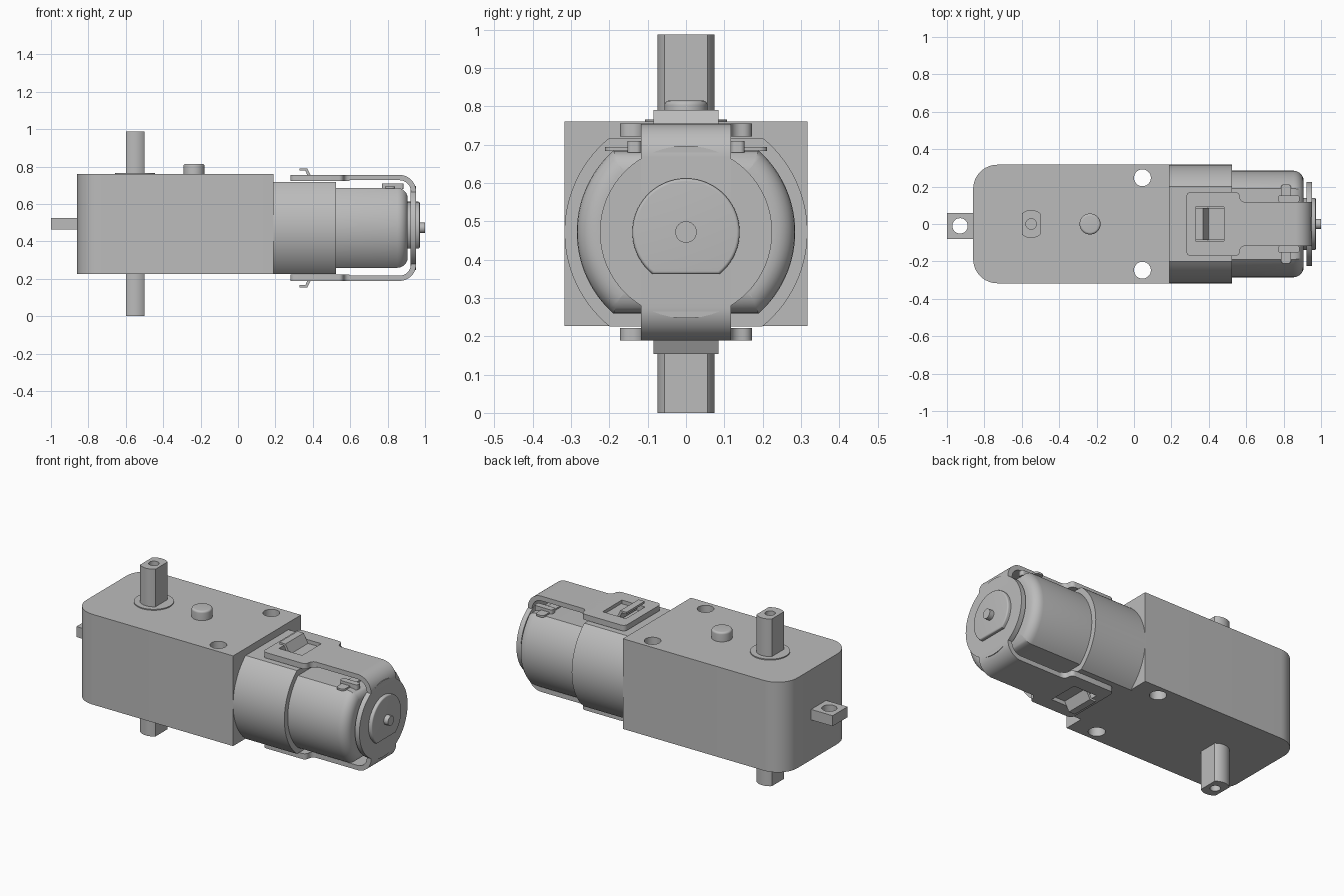
import bpy, bmesh, math

cube = bpy.data.objects.get("Cube")
if cube:
    bpy.data.objects.remove(cube)

grey = bpy.data.materials.new("plain grey")
grey.use_nodes = True
grey.diffuse_color = (0.5, 0.5, 0.5, 1)
grey.node_tree.nodes["Principled BSDF"].inputs["Base Color"].default_value = (0.5, 0.5, 0.5, 1)

MID = 0.472  # height of the motor axis


def arc(cx, cy, r, a0, a1, n):
    return [(cx + r * math.cos(math.radians(a0 + (a1 - a0) * i / n)),
             cy + r * math.sin(math.radians(a0 + (a1 - a0) * i / n))) for i in range(n + 1)]


def circle(cx, cy, r, n=48):
    return arc(cx, cy, r, 0, 360, n)[:-1]


def flatted(cx, cy, r, h):
    """Circle with two parallel flats at cy - h and cy + h."""
    a = math.degrees(math.asin(h / r))
    return arc(cx, cy, r, -a, a, 28) + arc(cx, cy, r, 180 - a, 180 + a, 28)


def rect(x0, x1, y0, y1, r=0.0):
    if not r:
        return [(x0, y0), (x1, y0), (x1, y1), (x0, y1)]
    return (arc(x0 + r, y0 + r, r, 180, 270, 8) + arc(x1 - r, y0 + r, r, 270, 360, 8)
            + arc(x1 - r, y1 - r, r, 0, 90, 8) + arc(x0 + r, y1 - r, r, 90, 180, 8))


def prism(name, pts, axis, lo, hi, bevel=0.0):
    """Extrude a profile along an axis, optionally rounding the far rim."""
    place = {"X": lambda u, v, t: (t, u, v), "Y": lambda u, v, t: (u, t, v),
             "Z": lambda u, v, t: (u, v, t)}[axis]
    bm = bmesh.new()
    near = [bm.verts.new(place(u, v, lo)) for u, v in pts]
    far = [bm.verts.new(place(u, v, hi)) for u, v in pts]
    bm.faces.new(near)
    cap = bm.faces.new(far)
    for i in range(len(pts)):
        j = (i + 1) % len(pts)
        bm.faces.new((near[i], near[j], far[j], far[i]))
    bmesh.ops.recalc_face_normals(bm, faces=bm.faces)
    if bevel:
        bmesh.ops.bevel(bm, geom=list(cap.edges), offset=bevel, segments=6,
                        profile=0.5, affect="EDGES", clamp_overlap=False)
    mesh = bpy.data.meshes.new(name)
    bm.to_mesh(mesh)
    bm.free()
    mesh.materials.append(grey)
    obj = bpy.data.objects.new(name, mesh)
    bpy.context.collection.objects.link(obj)
    return obj


def activate(obj):
    bpy.ops.object.select_all(action="DESELECT")
    obj.select_set(True)
    bpy.context.view_layer.objects.active = obj


def cut(obj, *cutters):
    for c in cutters:
        mod = obj.modifiers.new("cut", "BOOLEAN")
        mod.operation, mod.solver, mod.object = "DIFFERENCE", "EXACT", c
        activate(obj)
        bpy.ops.object.modifier_apply(modifier=mod.name)
        bpy.data.objects.remove(c)


# Gearbox with two rounded corners and mounting holes
outline = ([(0.19, -0.317), (0.19, 0.317)] + arc(-0.73, 0.187, 0.13, 90, 180, 12)
           + arc(-0.73, -0.187, 0.13, 180, 270, 12))
gearbox = prism("gearbox", outline, "Z", 0.227, 0.76)
cut(gearbox, *[prism("hole", circle(0.045, s * 0.247, 0.045), "Z", 0, 1) for s in (-1, 1)])

# Mounting tab
tab = prism("mounting_tab", rect(-1, -0.85, -0.08, 0.06), "Z", 0.463, 0.525)
cut(tab, prism("hole", circle(-0.93, -0.01, 0.041), "Z", 0, 1))

# Output shaft with two flats and end holes, collar and button
shaft_profile = [(-0.55 + v, u) for u, v in flatted(0, 0, 0.075, 0.05)]
shaft = prism("output_shaft", shaft_profile, "Z", 0, 0.988)
cut(shaft, prism("hole", circle(-0.55, 0, 0.028), "Z", -0.1, 0.1),
    prism("hole", circle(-0.55, 0, 0.028), "Z", 0.89, 1.1))
prism("shaft_collar", circle(-0.55, 0, 0.107), "Z", 0.75, 0.766)
prism("locating_button", circle(-0.235, 0, 0.056), "Z", 0.75, 0.815, 0.012)

# Motor body
prism("motor_collar", flatted(0, MID, 0.317, 0.246), "X", 0.18, 0.525)
prism("motor_can", flatted(0, MID, 0.285, 0.213), "X", 0.5, 0.907, 0.055)
cap_profile = arc(0, MID, 0.14, -51.8, 231.8, 48)
prism("motor_end_cap", cap_profile, "X", 0.89, 0.972, 0.008)
prism("motor_pin", circle(0, MID, 0.028, 24), "X", 0.95, 1.0)

# Terminals on the motor
prism("terminal_strip", rect(0.785, 0.84, -0.212, 0.212, 0.02), "Z", 0.683, 0.694)
for s, side in ((1, "left"), (-1, "right")):
    prism(side + "_terminal_lug", rect(0.77, 0.885, s * 0.135 - 0.018, s * 0.135 + 0.018, 0.012),
          "Z", 0.68, 0.71)

# Clip band wrapped round the motor end
T = 0.028
H = 0.283
R = 0.088
END = 0.952
outer = (arc(END - R, MID - H + R, R, -90, 0, 12) + arc(END - R, MID + H - R, R, 0, 90, 12))
inner = (arc(END - R, MID + H - R, R - T, 90, 0, 12) + arc(END - R, MID - H + R, R - T, 0, -90, 12))
band = ([(0.54, MID - H)] + outer + [(0.54, MID + H), (0.54, MID + H - T)]
        + inner + [(0.54, MID - H + T)])
prism("clip_band", band, "Y", -0.117, 0.117)
prism("clip_end_disc", circle(0, MID, 0.225, 64), "X", 0.922, 0.951)

# Clip plates with a window and a bent latch, above and below
for s, side in ((1, "upper"), (-1, "lower")):
    # wide plate easing into the band through small fillets
    half = (arc(0.305, 0.147, 0.025, 180, 90, 6) + arc(0.54, 0.147, 0.025, 90, 0, 6)
            + arc(0.595, 0.147, 0.03, 180, 270, 6))
    plate = half + [(x, -y) for x, y in reversed(half)]
    z0, z1 = sorted((MID + s * (H - 0.033), MID + s * H))
    plate = prism(side + "_clip_plate", plate, "Z", z0, z1)
    cut(plate, prism("window", rect(0.33, 0.482, -0.09, 0.09), "Z", z0 - 0.05, z1 + 0.05))
    latch = [(0.33, 0.318), (0.37, 0.318), (0.398, 0.264), (0.49, 0.264),
             (0.49, 0.252), (0.385, 0.252), (0.36, 0.306), (0.33, 0.306)]
    prism(side + "_latch", [(x, MID + s * z) for x, z in latch], "Y", -0.085, 0.085)

# Smooth the round faces, keep the edges sharp
for obj in bpy.context.scene.objects:
    if obj.type == "MESH":
        activate(obj)
        bpy.ops.object.shade_smooth_by_angle(angle=math.radians(30))
